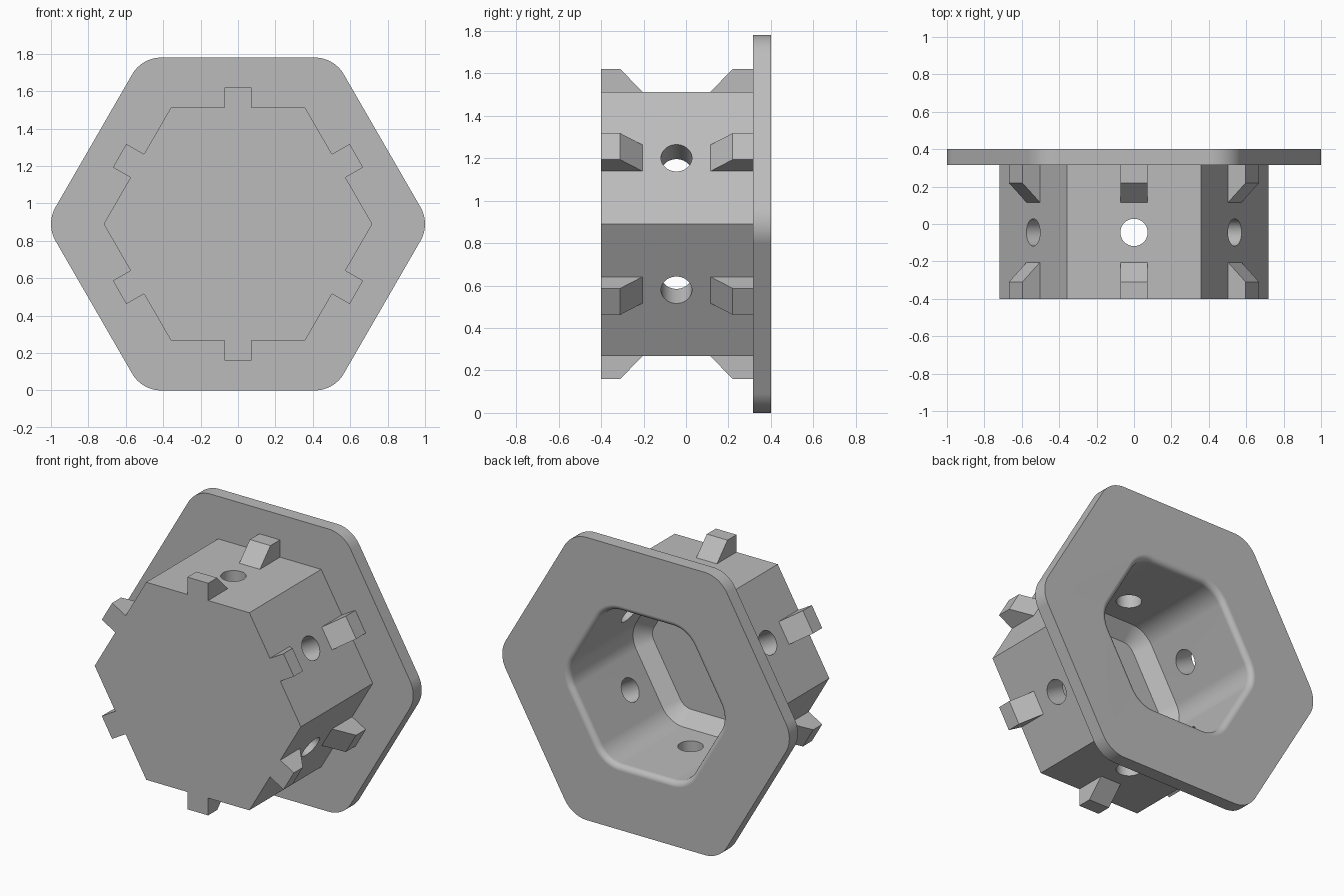
import bpy, bmesh, math
from mathutils import Matrix, Vector

if "Cube" in bpy.data.objects:
    bpy.data.objects.remove(bpy.data.objects["Cube"])

MID = 0.89                      # height of the hexagon axis
FRONT, SEAT, BACK = -0.40, 0.315, 0.40
BODY, WALL = 0.622, 0.485       # outer and inner apothems
HOLE_Y, HOLE_R = -0.045, 0.073

grey = bpy.data.materials.new("plain_grey")
grey.use_nodes = True
grey.diffuse_color = (0.5, 0.5, 0.5, 1)
grey.node_tree.nodes["Principled BSDF"].inputs["Base Color"].default_value = grey.diffuse_color


def finish(bm, name):
    bmesh.ops.recalc_face_normals(bm, faces=bm.faces)
    mesh = bpy.data.meshes.new(name)
    bm.to_mesh(mesh)
    bm.free()
    mesh.materials.append(grey)
    obj = bpy.data.objects.new(name, mesh)
    bpy.context.collection.objects.link(obj)
    return obj


def hexagon(apothem, radius, y, steps=12):
    """Hexagon with its flats up and down and optionally rounded corners."""
    points = []
    reach = (apothem - radius) / math.cos(math.pi / 6)
    for k in range(6):
        mid = k * math.pi / 3
        for i in range(steps + 1 if radius else 1):
            a = mid + (i / steps - 0.5) * math.pi / 3
            points.append(Vector((reach * math.cos(mid) + radius * math.cos(a), y,
                                  MID + reach * math.sin(mid) + radius * math.sin(a))))
    return points


def loft(bm, loops):
    rings = [[bm.verts.new(p) for p in loop] for loop in loops]
    for low, high in zip(rings, rings[1:]):
        for i in range(len(low)):
            j = (i + 1) % len(low)
            bm.faces.new((low[i], low[j], high[j], high[i]))
    bm.faces.new(rings[0])
    bm.faces.new(rings[-1])


def side(k):
    """Place something built on the top flat onto flat k."""
    return Matrix.Translation((0, 0, MID)) @ Matrix.Rotation(k * math.pi / 3, 4, 'Y')


def boolean(target, helper, operation):
    helper.hide_render = True
    mod = target.modifiers.new(operation.title(), 'BOOLEAN')
    mod.operation, mod.solver, mod.object = operation, 'EXACT', helper
    bpy.context.view_layer.objects.active = target
    bpy.ops.object.modifier_apply(modifier=mod.name)
    bpy.data.objects.remove(helper)


# Hexagonal body, running slightly into the flange
bm = bmesh.new()
loft(bm, [hexagon(BODY, 0, FRONT), hexagon(BODY, 0, SEAT + 0.04)])
body = finish(bm, "flanged_hex_housing")

# Rounded mounting flange
bm = bmesh.new()
loft(bm, [hexagon(0.89, 0.18, SEAT), hexagon(0.89, 0.18, BACK)])
boolean(body, finish(bm, "flange"), 'UNION')

# Ramped lugs, a front and a back one on every flat
bm = bmesh.new()
TOP, ROOT, HALF = 0.731, BODY - 0.05, 0.072
front_lug = [(FRONT, ROOT), (-0.205, ROOT), (-0.205, BODY), (-0.31, TOP), (FRONT, TOP)]
back_lug = [(SEAT + 0.03, ROOT), (0.115, ROOT), (0.115, BODY), (0.22, TOP), (SEAT + 0.03, TOP)]
for k in range(6):
    for profile in (front_lug, back_lug):
        loft(bm, [[side(k) @ Vector((x, y, z)) for y, z in profile] for x in (-HALF, HALF)])
boolean(body, finish(bm, "lugs"), 'UNION')

# Cavity open at the back: chamfered floor, straight wall, rounded mouth
bm = bmesh.new()
CHAMFER, LIP, R = 0.08, 0.035, 0.17
loops = [hexagon(WALL - CHAMFER, R - CHAMFER, -0.315),
         hexagon(WALL, R, -0.315 + CHAMFER)]
for i in range(7):
    a = i / 6 * math.pi / 2
    grow = LIP * (1 - math.cos(a))
    loops.append(hexagon(WALL + grow, R + grow, BACK - LIP + LIP * math.sin(a)))
loops.append(hexagon(WALL + LIP, R + LIP, BACK + 0.05))
loft(bm, loops)
boolean(body, finish(bm, "cavity_cutter"), 'DIFFERENCE')

# Round hole through every flat
bm = bmesh.new()
for k in range(6):
    bmesh.ops.create_cone(bm, cap_ends=True, segments=40, radius1=HOLE_R, radius2=HOLE_R, depth=0.3,
                          matrix=side(k) @ Matrix.Translation((0, HOLE_Y, 0.55)))
boolean(body, finish(bm, "hole_cutter"), 'DIFFERENCE')

# Smooth rounds, crisp edges
body.select_set(True)
bpy.context.view_layer.objects.active = body
bpy.ops.object.shade_smooth_by_angle(angle=math.radians(30))
weighted = body.modifiers.new("Weighted Normals", 'WEIGHTED_NORMAL')
weighted.keep_sharp = True
